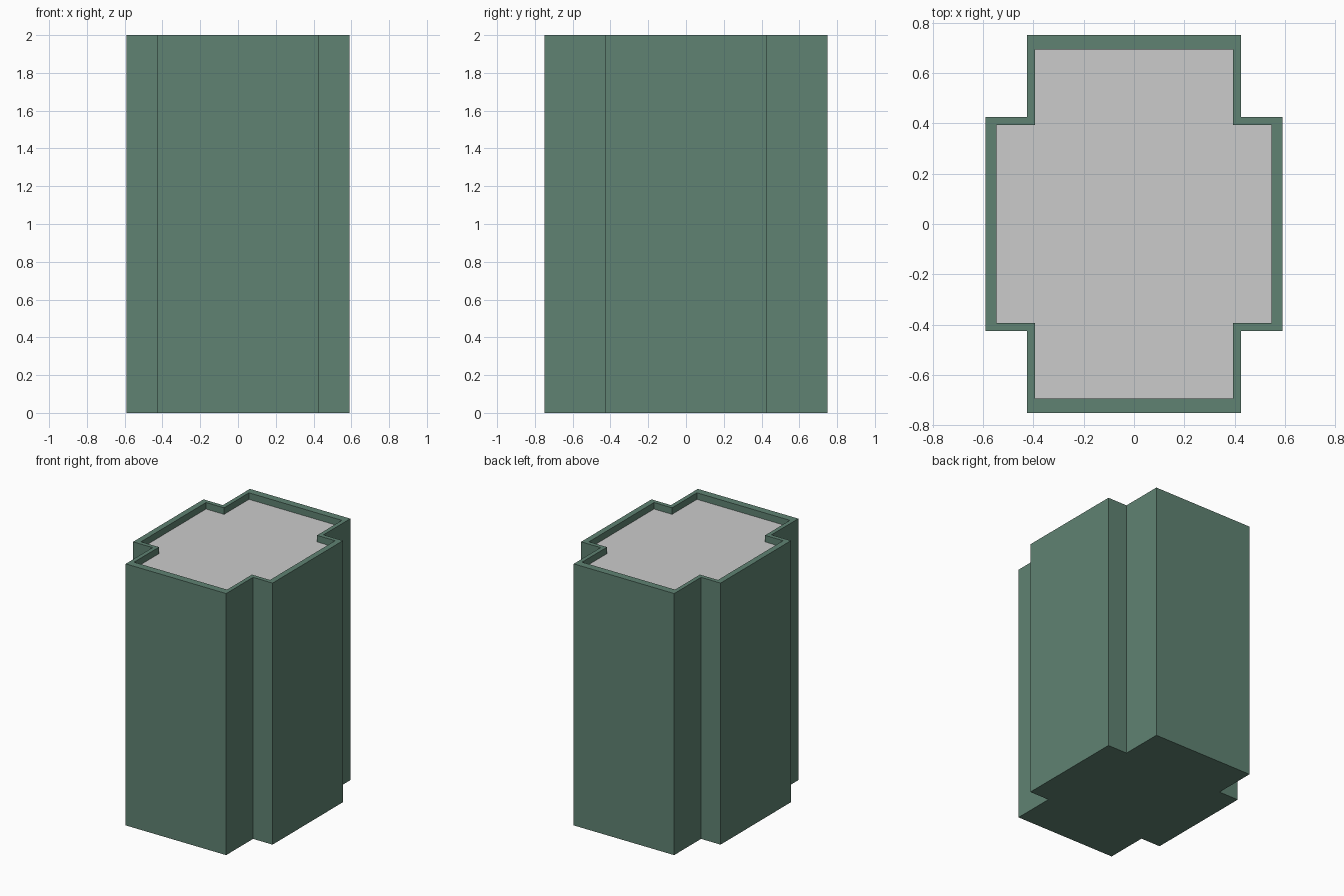
import bpy, bmesh

if "Cube" in bpy.data.objects:
    bpy.data.objects.remove(bpy.data.objects["Cube"])

HEIGHT, ROOF_Z = 2.0, 1.95
X, Y, ARM = 0.59, 0.75, 0.425      # cross-shaped footprint
INSET = 0.925                      # inner outline relative to the outer one


def cross(bm, z, s=1.0):
    """Ring of 12 vertices around a cross outline."""
    quarter = [(X, ARM), (ARM, ARM), (ARM, Y)]
    pts = quarter + [(-x, y) for x, y in reversed(quarter)]
    pts += [(-x, -y) for x, y in pts]
    return [bm.verts.new((x * s, y * s, z)) for x, y in pts]


def bridge(bm, a, b):
    for i in range(len(a)):
        j = (i + 1) % len(a)
        bm.faces.new((a[i], a[j], b[j], b[i]))


def make_object(name, bm):
    mesh = bpy.data.meshes.new(name)
    bm.to_mesh(mesh)
    bm.free()
    obj = bpy.data.objects.new(name, mesh)
    bpy.context.collection.objects.link(obj)
    return obj


# Tower walls: base, outer walls, parapet rim and inner parapet faces
bm = bmesh.new()
rings = [cross(bm, 0), cross(bm, HEIGHT), cross(bm, HEIGHT, INSET), cross(bm, ROOF_Z, INSET)]
for lower, upper in zip(rings, rings[1:]):
    bridge(bm, lower, upper)
bm.faces.new(list(reversed(rings[0])))
walls = make_object("tower_walls", bm)
green = bpy.data.materials.new("green_wall")
green.diffuse_color = (0.115, 0.225, 0.17, 1)
green.use_nodes = True
green.node_tree.nodes["Principled BSDF"].inputs["Base Color"].default_value = green.diffuse_color
walls.data.materials.append(green)

# Recessed flat roof
bm = bmesh.new()
bm.faces.new(cross(bm, ROOF_Z, INSET))
make_object("flat_roof", bm)
